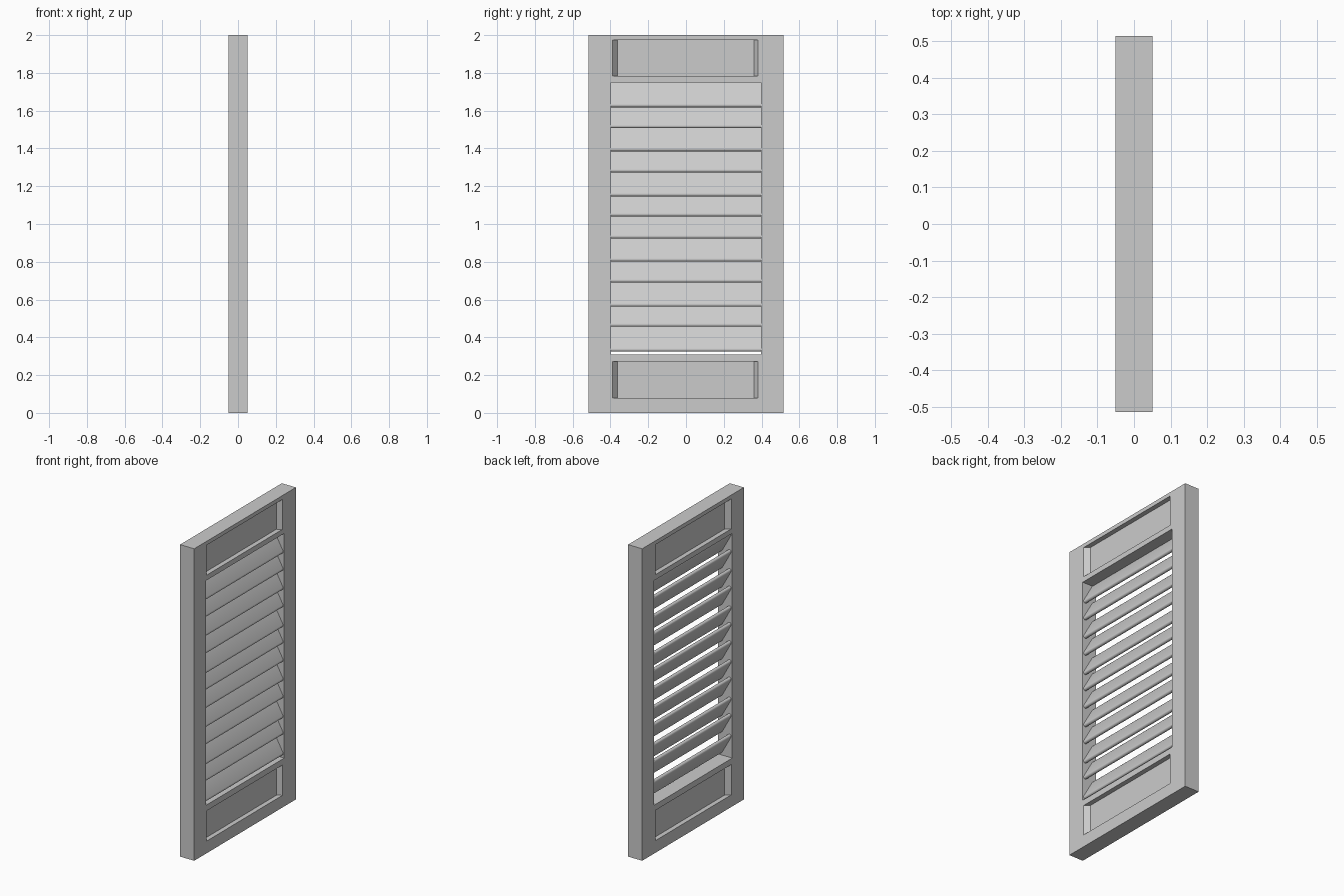
import bpy, math

if "Cube" in bpy.data.objects:
    bpy.data.objects.remove(bpy.data.objects["Cube"])

H, W, T = 2.0, 0.515, 0.05            # height, half width, half thickness
OPEN_W, OPEN_Z0, OPEN_Z1 = 0.397, 0.31, 1.75


def add_prism(name, ring_a, ring_b):
    """Closed solid between two matching rings of points."""
    n = len(ring_a)
    faces = [tuple(range(n))[::-1], tuple(range(n, 2 * n))]
    faces += [(i, (i + 1) % n, n + (i + 1) % n, n + i) for i in range(n)]
    mesh = bpy.data.meshes.new(name)
    mesh.from_pydata(ring_a + ring_b, [], faces)
    obj = bpy.data.objects.new(name, mesh)
    bpy.context.collection.objects.link(obj)
    bpy.context.view_layer.objects.active = obj
    bpy.ops.object.mode_set(mode='EDIT')
    bpy.ops.mesh.select_all(action='SELECT')
    bpy.ops.mesh.normals_make_consistent(inside=False)
    bpy.ops.object.mode_set(mode='OBJECT')
    return obj


def add_box(name, x, y, z0, z1):
    ring = [(-x, -y), (x, -y), (x, y), (-x, y)]
    return add_prism(name, [(a, b, z0) for a, b in ring], [(a, b, z1) for a, b in ring])


def cut(target, cutter):
    mod = target.modifiers.new("cut", 'BOOLEAN')
    mod.operation = 'DIFFERENCE'
    mod.solver = 'EXACT'
    mod.object = cutter
    bpy.context.view_layer.objects.active = target
    bpy.ops.object.modifier_apply(modifier=mod.name)
    bpy.data.objects.remove(cutter, do_unlink=True)


# Frame with the louvre opening
frame = add_box("shutter_frame", T, W, 0, H)
cut(frame, add_box("opening_cutter", 0.2, OPEN_W, OPEN_Z0, OPEN_Z1))

# Recessed panels on both faces, with sloping ends
for side in (-1, 1):
    for z0, z1 in ((0.078, 0.272), (1.783, 1.975)):
        ring = [(0.02, -0.363), (T, -0.388), (0.1, -0.388),
                (0.1, 0.38), (T, 0.38), (0.02, 0.36)]
        cut(frame, add_prism("panel_cutter",
                             [(side * x, y, z0) for x, y in ring],
                             [(side * x, y, z1) for x, y in ring]))

# Louvre slats: bullnosed boards leaning down towards +x
R, RISE, REACH, SEG = 0.012, 0.135, 0.031, 8
slat_bottoms = [0.324, 0.456, 0.562, 0.690, 0.801, 0.923,
                1.040, 1.146, 1.273, 1.385, 1.507, 1.618]
for i, low in enumerate(slat_bottoms):
    z_low, z_high = low + R, low + RISE - R
    axis = math.atan2(z_low - z_high, 2 * REACH)
    profile = []
    for cx, cz, direction in ((REACH, z_low, axis), (-REACH, z_high, axis + math.pi)):
        for k in range(SEG + 1):
            a = direction - math.pi / 2 + math.pi * k / SEG
            profile.append((cx + R * math.cos(a), cz + R * math.sin(a)))
    slat = add_prism(f"louvre_slat_{i + 1}",
                     [(x, -OPEN_W, z) for x, z in profile],
                     [(x, OPEN_W, z) for x, z in profile])
    bpy.ops.object.select_all(action='DESELECT')
    slat.select_set(True)
    bpy.context.view_layer.objects.active = slat
    bpy.ops.object.shade_smooth_by_angle(angle=math.radians(35))
